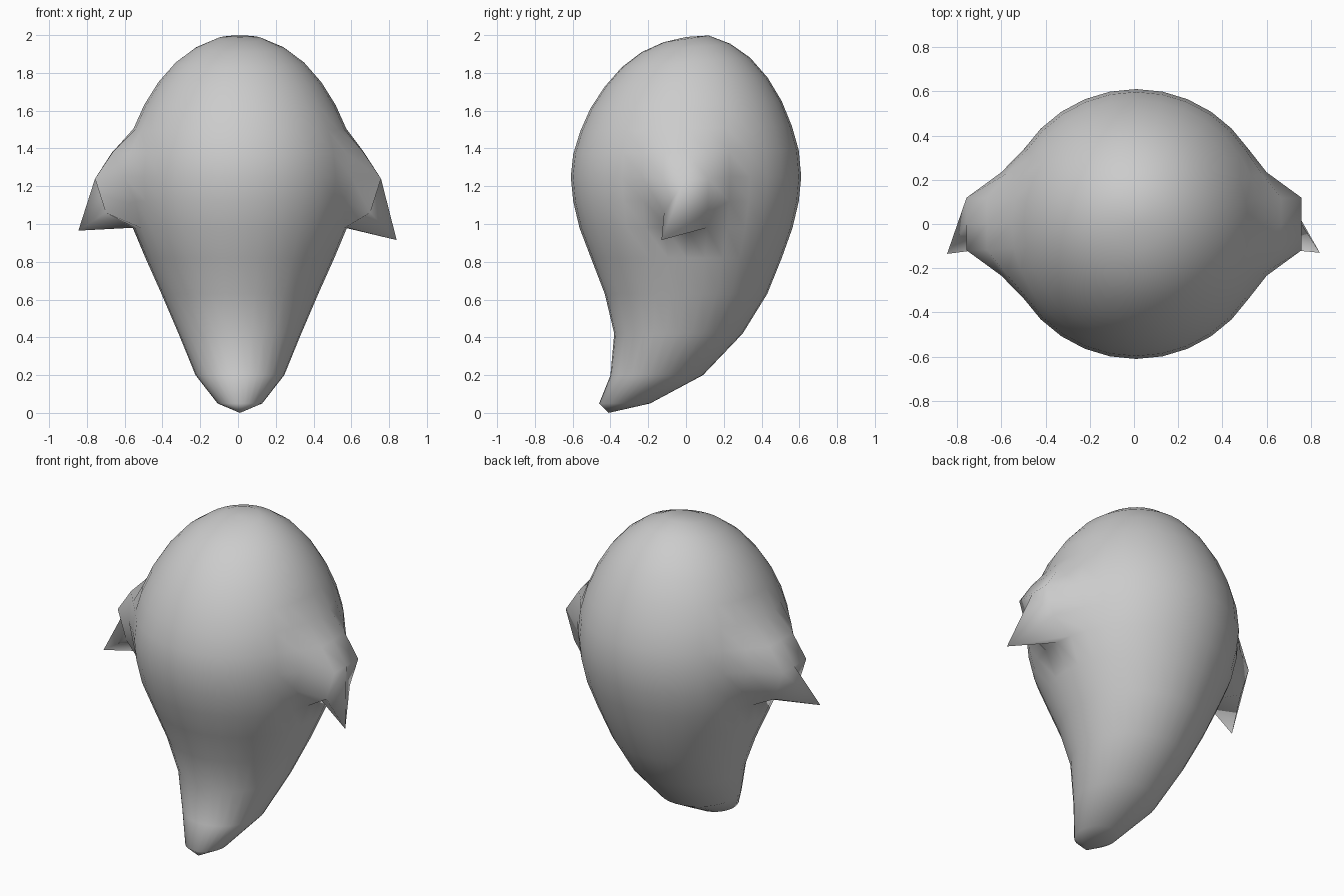
import bpy, bmesh, math

if "Cube" in bpy.data.objects:
    bpy.data.objects.remove(bpy.data.objects["Cube"])

SEG = 32
# Rings from top to bottom: z, centre y, radius x, radius y, back-to-front tilt
RINGS = [
    (1.98, 0.0, 0.12, 0.12, 0.018),
    (1.932, 0.0, 0.235, 0.235, 0.022),
    (1.855, 0.0, 0.34, 0.34, 0.025),
    (1.75, 0.0, 0.432, 0.432, 0.025),
    (1.63, 0.0, 0.507, 0.507, 0.02),
    (1.505, 0.0, 0.563, 0.56, 0.015),
    (1.38, 0.0, 0.597, 0.597, 0.01),
    (1.25, 0.0, 0.61, 0.61, 0.0),
    (1.12, 0.0, 0.597, 0.597, 0.0),
    (0.98, 0.0, 0.567, 0.564, 0.0),
    (0.82, 0.002, 0.50, 0.505, 0.0),
    (0.63, 0.0, 0.415, 0.43, 0.0),
    (0.42, -0.04, 0.325, 0.34, 0.0),
    (0.20, -0.155, 0.235, 0.245, 0.0),
    (0.05, -0.325, 0.118, 0.135, 0.0),
]

bm = bmesh.new()
rings = []
for z, cy, rx, ry, tilt in RINGS:
    ring = []
    for i in range(SEG):
        a = 2 * math.pi * i / SEG
        ring.append(bm.verts.new((0.01 + rx * math.cos(a), cy + ry * math.sin(a),
                                  z + tilt * math.sin(a))))
    rings.append(ring)
top = bm.verts.new((0.01, 0, 1.99))
tail = bm.verts.new((0.01, -0.41, 0))

for a, b in zip(rings, rings[1:]):
    for i in range(SEG):
        j = (i + 1) % SEG
        bm.faces.new((a[i], b[i], b[j], a[j]))
for i in range(SEG):
    j = (i + 1) % SEG
    bm.faces.new((top, rings[0][i], rings[0][j]))
    bm.faces.new((tail, rings[-1][j], rings[-1][i]))


# Pointed side arms pulled out of the body, drooping forward
def pull_arm(side, tip):
    def vert(row, k):
        return rings[row][k % SEG if side > 0 else (SEG // 2 - k) % SEG]

    for k in (-1, 0, 1):
        vert(6, k).co.x = side * 0.665
        vert(7, k).co.x = side * 0.757
        vert(7, k).co.z = 1.24
    for k in (-2, 2):
        vert(7, k).co.x = side * 0.60
        vert(6, k).co.x = side * 0.575
    for k in (-1, 1):
        vert(8, k).co.x = side * 0.70
        vert(8, k).co.z = 1.06
    vert(8, 0).co = tip


pull_arm(1, (0.84, -0.13, 0.915))
pull_arm(-1, (-0.845, -0.135, 0.965))

bmesh.ops.recalc_face_normals(bm, faces=bm.faces)
for f in bm.faces:
    f.smooth = True
mesh = bpy.data.meshes.new("curved_body")
bm.to_mesh(mesh)
bm.free()
body = bpy.data.objects.new("curved_body", mesh)
bpy.context.collection.objects.link(body)
